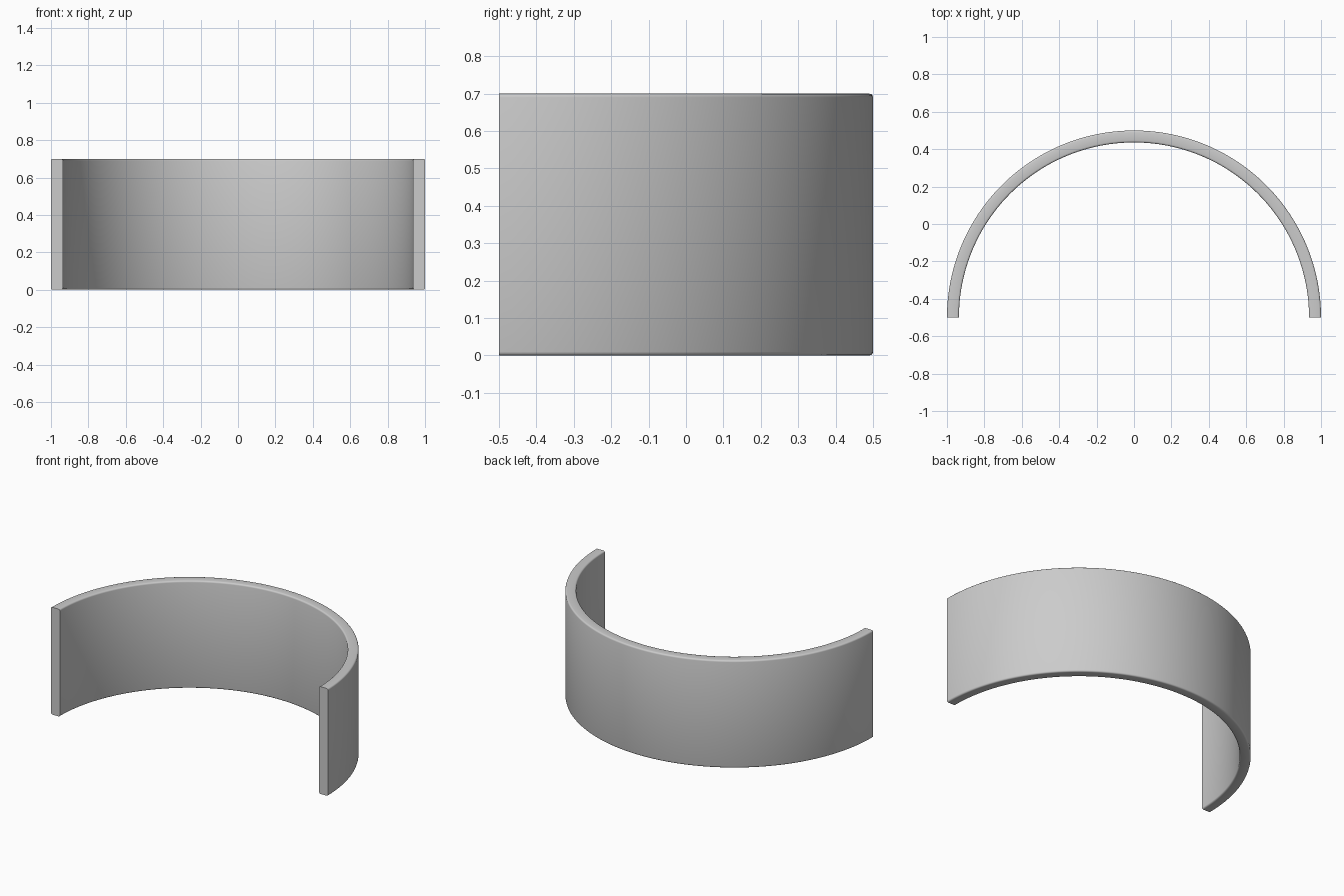
import bpy, bmesh, math
from mathutils import Matrix

if "Cube" in bpy.data.objects:
    bpy.data.objects.remove(bpy.data.objects["Cube"])

OUTER, INNER, HEIGHT, ROUND = 1.0, 0.936, 0.70, 0.01
CENTRE_Y, STEPS, CORNER_STEPS = -0.5, 96, 3

# Rounded rectangular cross-section in the (radius, height) plane
profile = []
corners = [(OUTER - ROUND, ROUND, -90), (OUTER - ROUND, HEIGHT - ROUND, 0),
           (INNER + ROUND, HEIGHT - ROUND, 90), (INNER + ROUND, ROUND, 180)]
for r, z, start in corners:
    for i in range(CORNER_STEPS + 1):
        a = math.radians(start + 90 * i / CORNER_STEPS)
        profile.append((r + ROUND * math.cos(a), z + ROUND * math.sin(a)))

# Sweep the section through half a turn
bm = bmesh.new()
rings = []
for s in range(STEPS + 1):
    t = math.pi * s / STEPS
    rings.append([bm.verts.new((r * math.cos(t), r * math.sin(t), z)) for r, z in profile])
n = len(profile)
for a, b in zip(rings, rings[1:]):
    for i in range(n):
        j = (i + 1) % n
        bm.faces.new((a[i], a[j], b[j], b[i]))

# Flat end caps
bm.faces.new(rings[0])
bm.faces.new(rings[-1][::-1])
bmesh.ops.transform(bm, matrix=Matrix.Translation((0, CENTRE_Y, 0)), verts=bm.verts)
bmesh.ops.recalc_face_normals(bm, faces=bm.faces)

mesh = bpy.data.meshes.new("curved_wall")
bm.to_mesh(mesh)
bm.free()
wall = bpy.data.objects.new("curved_wall", mesh)
bpy.context.collection.objects.link(wall)

# Smooth curve, sharp ends
bpy.context.view_layer.objects.active = wall
wall.select_set(True)
bpy.ops.object.shade_smooth_by_angle(angle=math.radians(40))
